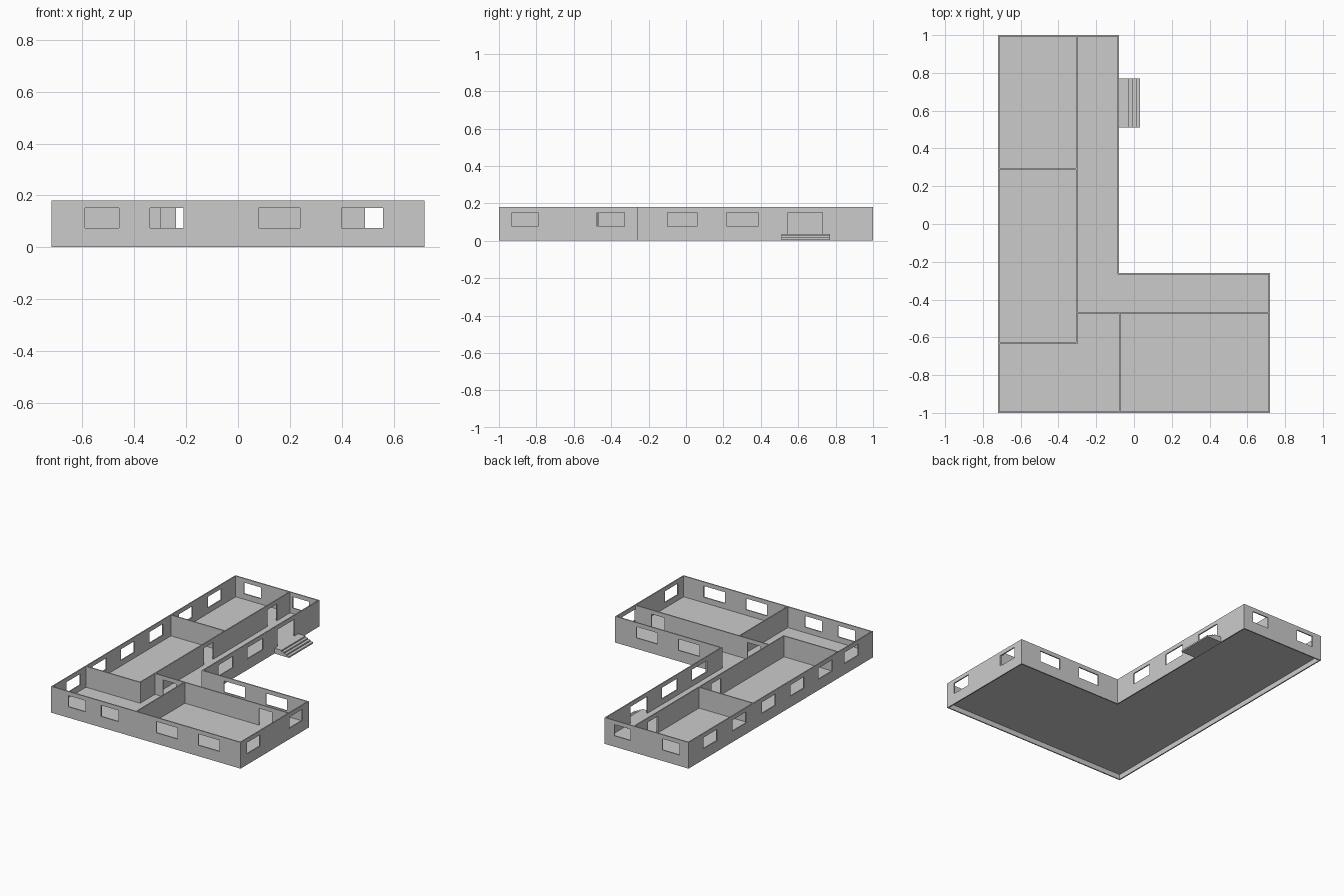
import bpy, bmesh
from mathutils import Vector

if "Cube" in bpy.data.objects:
    bpy.data.objects.remove(bpy.data.objects["Cube"])

T = 0.008                                  # wall thickness
FLOOR, SILL, HEAD, TOP = 0.037, 0.075, 0.152, 0.18
H = T / 2


def to_object(bm, name):
    bmesh.ops.recalc_face_normals(bm, faces=bm.faces)
    mesh = bpy.data.meshes.new(name)
    bm.to_mesh(mesh)
    bm.free()
    ob = bpy.data.objects.new(name, mesh)
    bpy.context.collection.objects.link(ob)
    return ob


def wall_run(name, runs, base):
    """Each run: start, end, openings (from, to, bottom) along the wall's axis."""
    bm = bmesh.new()
    levels = sorted({base, FLOOR, SILL, HEAD, TOP})
    for a, b, openings in runs:
        axis = 0 if abs(a[0] - b[0]) > abs(a[1] - b[1]) else 1
        cuts = [a[axis], b[axis]] + [v for o in openings for v in o[:2]]
        cuts = sorted(cuts)

        def vert(t, z):
            p = Vector((a[0], a[1], z))
            p[axis] = t
            return bm.verts.new(p)

        for s, e in zip(cuts, cuts[1:]):
            for z0, z1 in zip(levels, levels[1:]):
                mid_t, mid_z = (s + e) / 2, (z0 + z1) / 2
                if any(o[0] < mid_t < o[1] and o[2] < mid_z < HEAD for o in openings):
                    continue
                bm.faces.new([vert(s, z0), vert(e, z0), vert(e, z1), vert(s, z1)])
    bmesh.ops.remove_doubles(bm, verts=bm.verts, dist=1e-5)
    ob = to_object(bm, name)
    mod = ob.modifiers.new("thickness", 'SOLIDIFY')
    mod.thickness = T
    mod.offset = 0
    mod.use_even_offset = True
    return ob


def prism(name, outline, z0, z1):
    bm = bmesh.new()
    face = bm.faces.new([bm.verts.new((x, y, z0)) for x, y in outline])
    ext = bmesh.ops.extrude_face_region(bm, geom=[face])
    bmesh.ops.translate(bm, vec=(0, 0, z1 - z0),
                        verts=[v for v in ext["geom"] if isinstance(v, bmesh.types.BMVert)])
    return to_object(bm, name)


def windows(*spans):
    return [(s, e, SILL) for s, e in spans]


def door(s, e):
    return [(s, e, FLOOR)]


# L-shaped wall centre lines
L, R, F, B = -0.72 + H, 0.72 - H, -1 + H, 1 - H
IX, IY = -0.08 - H, -0.26 - H
left_windows = [(c - 0.075, c + 0.075) for c in (-0.77, -0.487, -0.18, 0.13, 0.45, 0.765)]
wing = [(0.08, 0.24), (0.40, 0.56)]

# Outer walls
wall_run("outer_walls", [
    ((L, F), (R, F), windows((-0.59, -0.46), (-0.34, -0.21), *wing)),
    ((R, F), (R, IY), windows((-0.93, -0.79), (-0.475, -0.33))),
    ((IX, IY), (R, IY), windows(*wing)),
    ((IX, IY), (IX, B), windows((-0.10, 0.06), (0.22, 0.385)) + door(0.545, 0.73)),
    ((L, B), (IX, B), windows((-0.65, -0.52), (-0.28, -0.155))),
    ((L, F), (L, B), windows(*left_windows)),
], 0)

# Floor slab, raised above the wall base
prism("floor", [(L, F), (R, F), (R, IY), (IX, IY), (IX, B), (L, B)], FLOOR - 0.002, FLOOR)

# Interior partitions
CX, CY = -0.303, -0.47
wall_run("corridor_wall", [((CX, -0.63 - H), (CX, B), door(0.06, 0.16) + door(0.745, 0.85))], FLOOR)
wall_run("wing_corridor_wall", [((CX, CY), (R, CY), door(-0.24, -0.14) + door(0.49, 0.59))], FLOOR)
wall_run("back_room_wall", [((L, 0.293), (CX, 0.293), [])], FLOOR)
wall_run("front_room_wall", [((L, -0.63), (CX, -0.63), [])], FLOOR)
wall_run("wing_room_wall", [((-0.076, F), (-0.076, CY), [])], FLOOR)

# Entrance steps: stepped profile swept across the doorway
profile = [(-0.08, 0.0), (0.032, 0.0)]
for x_out, x_in, z in ((0.032, 0.012, 0.01), (0.012, -0.007, 0.019),
                       (-0.007, -0.026, 0.028), (-0.026, -0.08, FLOOR)):
    profile += [(x_out, z), (x_in, z)]
bm = bmesh.new()
side = bm.faces.new([bm.verts.new((x, 0.51, z)) for x, z in profile])
ext = bmesh.ops.extrude_face_region(bm, geom=[side])
bmesh.ops.translate(bm, vec=(0, 0.26, 0),
                    verts=[v for v in ext["geom"] if isinstance(v, bmesh.types.BMVert)])
to_object(bm, "entrance_steps")
